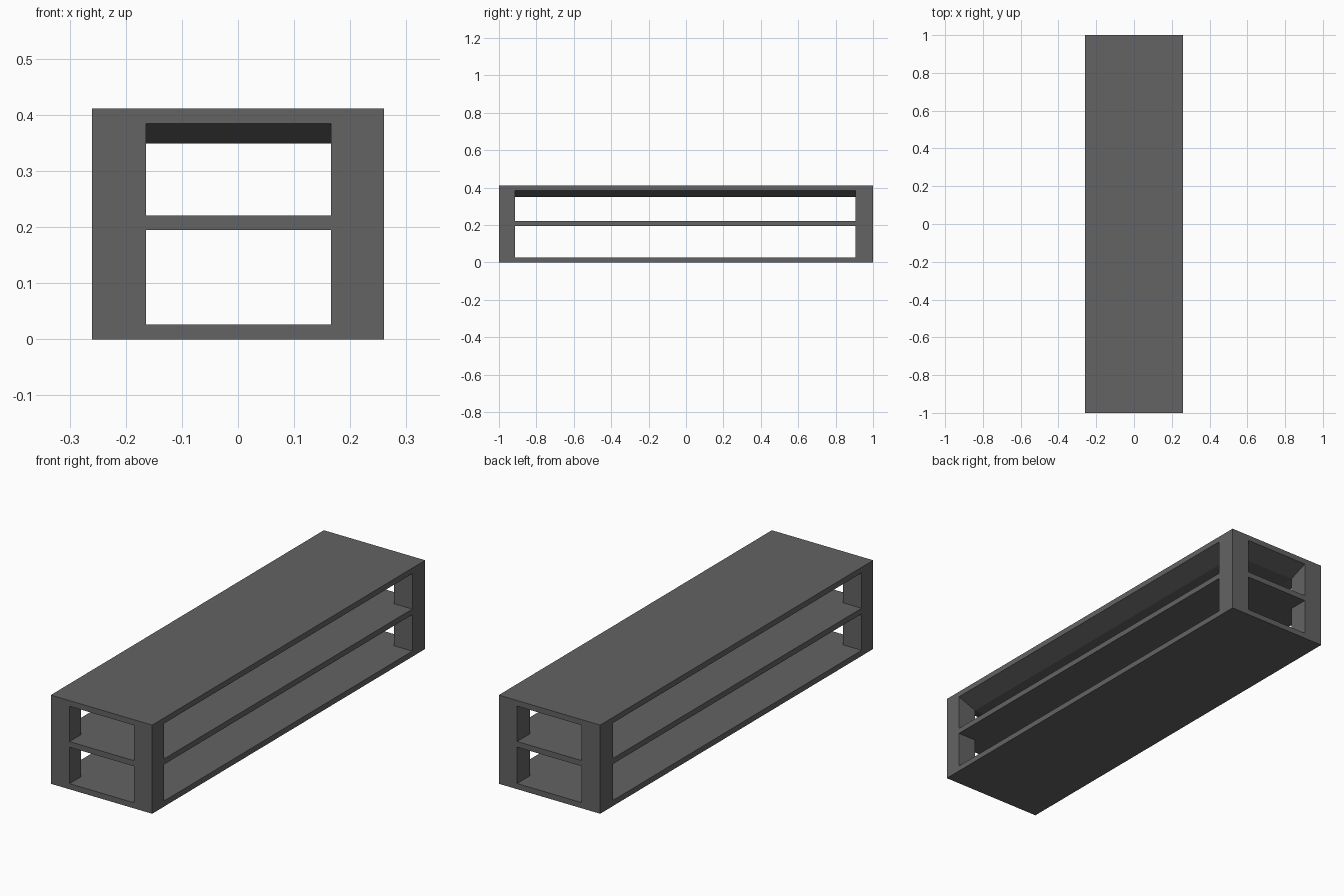
import bpy, bmesh

if "Cube" in bpy.data.objects:
    bpy.data.objects.remove(bpy.data.objects["Cube"])

grey = bpy.data.materials.new("dark grey")
grey.diffuse_color = (0.125, 0.125, 0.125, 1)
grey.use_nodes = True
grey.node_tree.nodes["Principled BSDF"].inputs["Base Color"].default_value = grey.diffuse_color

HX, HY, H = 0.26, 1.0, 0.411        # outer half sizes and height
X0, X1 = -0.164, 0.166              # opening limits across
Y0, Y1 = -0.915, 0.905              # opening limits along
T = 0.026                           # board thickness


def box(name, lo, hi, bottom=None):
    """Box between two corners; bottom = optional (x0, x1, y0, y1) for a tapered underside."""
    bm = bmesh.new()
    bmesh.ops.create_cube(bm, size=1)
    bx = bottom or (lo[0], hi[0], lo[1], hi[1])
    for v in bm.verts:
        low = v.co.z < 0
        x0, x1, y0, y1 = bx if low else (lo[0], hi[0], lo[1], hi[1])
        v.co = (x0 if v.co.x < 0 else x1,
                y0 if v.co.y < 0 else y1,
                lo[2] if low else hi[2])
    me = bpy.data.meshes.new(name)
    bm.to_mesh(me)
    bm.free()
    me.materials.append(grey)
    ob = bpy.data.objects.new(name, me)
    bpy.context.collection.objects.link(ob)
    return ob


# three full-width boards
box("bottom_board", (-HX, -HY, 0), (HX, HY, T))
box("middle_shelf", (-HX, -HY, 0.195), (HX, HY, 0.195 + T))
box("top_board", (-HX, -HY, H - T), (HX, HY, H))

# sloped underside of the top, tapering down to a flat panel
box("top_underside", (-HX, -HY, 0.349), (HX, HY, H - T), (X0, X1, Y0, Y1))

# corner posts between the boards
for sx, (xa, xb) in (("left", (-HX, X0)), ("right", (X1, HX))):
    for sy, (ya, yb) in (("front", (-HY, Y0)), ("back", (Y1, HY))):
        box(f"{sy}_{sx}_lower_post", (xa, ya, T), (xb, yb, 0.195))
        box(f"{sy}_{sx}_upper_post", (xa, ya, 0.195 + T), (xb, yb, H - T))
